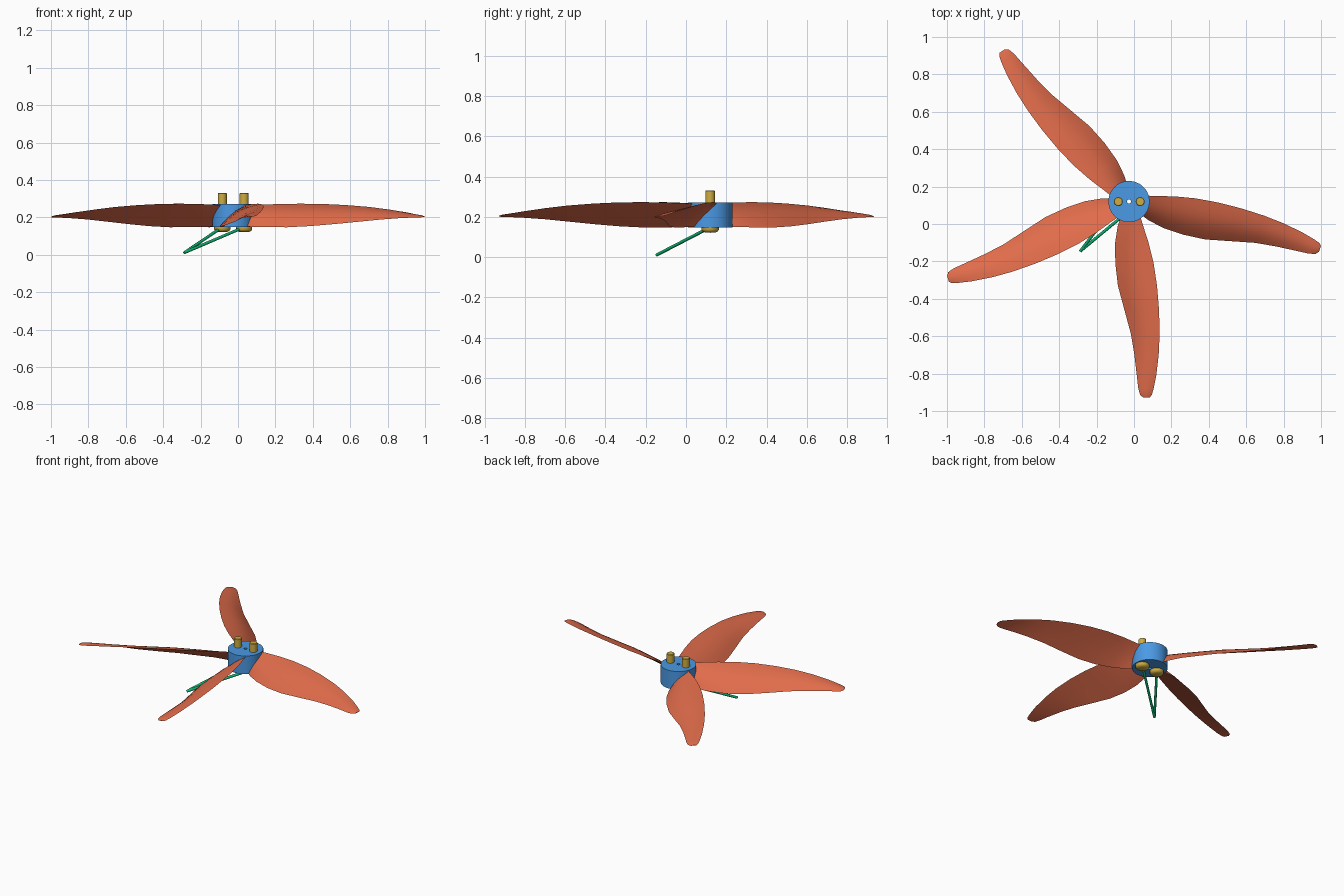
import bpy
import bmesh
import math
from mathutils import Matrix, Vector

default_cube = bpy.data.objects.get("Cube")
if default_cube:
    bpy.data.objects.remove(default_cube, do_unlink=True)

HUB = Vector((-0.027, 0.12, 0))


def make_material(name, red, green, blue):
    material = bpy.data.materials.new(name)
    material.use_nodes = True
    colour = (red, green, blue, 1)
    material.diffuse_color = colour
    material.node_tree.nodes["Principled BSDF"].inputs["Base Color"].default_value = colour
    return material


coral = make_material("coral", 0.75, 0.15, 0.07)
blue = make_material("blue", 0.07, 0.32, 0.78)
gold = make_material("gold", 0.62, 0.42, 0.055)
green = make_material("green", 0.004, 0.5, 0.18)


def finish(bm, name, material, angle=35):
    bmesh.ops.recalc_face_normals(bm, faces=bm.faces[:])
    mesh = bpy.data.meshes.new(name)
    bm.to_mesh(mesh)
    bm.free()
    mesh.materials.append(material)
    obj = bpy.data.objects.new(name, mesh)
    bpy.context.collection.objects.link(obj)
    bpy.ops.object.select_all(action="DESELECT")
    obj.select_set(True)
    bpy.context.view_layer.objects.active = obj
    bpy.ops.object.shade_smooth_by_angle(angle=math.radians(angle))
    return obj


def lathe(name, profile, centre, material, sides=32):
    """Spin a (radius, height) profile around a vertical axis."""
    bm = bmesh.new()
    verts = [bm.verts.new((radius, 0, z)) for radius, z in profile]
    edges = [bm.edges.new(pair) for pair in zip(verts, verts[1:])]
    bmesh.ops.spin(bm, geom=verts + edges, axis=(0, 0, 1), cent=(0, 0, 0),
                   angle=math.tau, steps=sides)
    bmesh.ops.remove_doubles(bm, verts=bm.verts[:], dist=0.0001)
    obj = finish(bm, name, material)
    obj.location = centre


def rod(name, start, end, radius, material):
    bm = bmesh.new()
    axis = end - start
    place = (Matrix.Translation((start + end) / 2)
             @ axis.to_track_quat("Z", "Y").to_matrix().to_4x4())
    bmesh.ops.create_cone(bm, cap_ends=True, segments=12, radius1=radius,
                          radius2=radius, depth=axis.length, matrix=place)
    finish(bm, name, material)


# Blade stations: distance out, low edge (across, z), high edge (across, z)
STATIONS = [
    (0.07, -0.04, 0.152, 0.058, 0.264),
    (0.13, -0.06, 0.149, 0.076, 0.268),
    (0.22, -0.074, 0.148, 0.105, 0.271),
    (0.33, -0.073, 0.147, 0.132, 0.273),
    (0.45, -0.059, 0.153, 0.15, 0.272),
    (0.58, -0.024, 0.164, 0.161, 0.266),
    (0.71, 0.011, 0.177, 0.164, 0.256),
    (0.82, 0.029, 0.188, 0.159, 0.243),
    (0.93, 0.042, 0.196, 0.146, 0.227),
    (1.0, 0.05, 0.199, 0.132, 0.214),
    (1.035, 0.06, 0.2, 0.122, 0.208),
    (1.048, 0.078, 0.201, 0.11, 0.204),
]
STEPS = 8


def blade(name, turn):
    """Loft cambered thin sections, then turn the blade about the hub."""
    bm = bmesh.new()
    rings = []
    for out, low_s, low_z, high_s, high_z in STATIONS:
        low, high = Vector((low_s, -out, low_z)), Vector((high_s, -out, high_z))
        chord = high - low
        normal = Vector((-chord.z, 0, chord.x)).normalized()
        width = chord.length

        def point(t, side):
            bulge = math.sin(math.pi * t)
            return low + chord * t + normal * bulge * width * (0.05 + side * 0.045)

        upper = [point(i / STEPS, 1) for i in range(STEPS + 1)]
        lower = [point(i / STEPS, -1) for i in range(STEPS - 1, 0, -1)]
        rings.append([bm.verts.new(p) for p in upper + lower])
    count = len(rings[0])
    for inner, outer in zip(rings, rings[1:]):
        for i in range(count):
            j = (i + 1) % count
            bm.faces.new((inner[i], inner[j], outer[j], outer[i]))
    bm.faces.new(rings[0])
    bm.faces.new(rings[-1])
    obj = finish(bm, name, coral, 40)
    obj.location = HUB
    obj.rotation_euler.z = math.radians(turn)


# Four blades on a near five-way spacing, leaving one place empty
for name, turn in (("front_blade", 0), ("left_blade", 71),
                   ("right_blade", -72), ("back_blade", -145)):
    blade(name, turn)

# Hub drum with a small through hole
lathe("hub", [(0.011, 0.148), (0.11, 0.148), (0.11, 0.272),
              (0.011, 0.272), (0.011, 0.148)], HUB, blue, 48)

# Bolts through the hub with domed heads below, and rods joining at one point
rod_tip = Vector((-0.287, -0.145, 0.011))
bolt_profile = [(0, 0.121), (0.026, 0.122), (0.037, 0.127), (0.043, 0.136),
                (0.043, 0.15), (0.024, 0.15), (0.024, 0.328), (0.021, 0.331), (0, 0.331)]
for side, offset in (("left", 0.06), ("right", -0.057)):
    centre = HUB + Vector((offset, 0, 0))
    lathe(side + "_bolt", bolt_profile, centre, gold, 24)
    rod(side + "_rod", centre + Vector((0, 0, 0.148)), rod_tip, 0.008, green)
